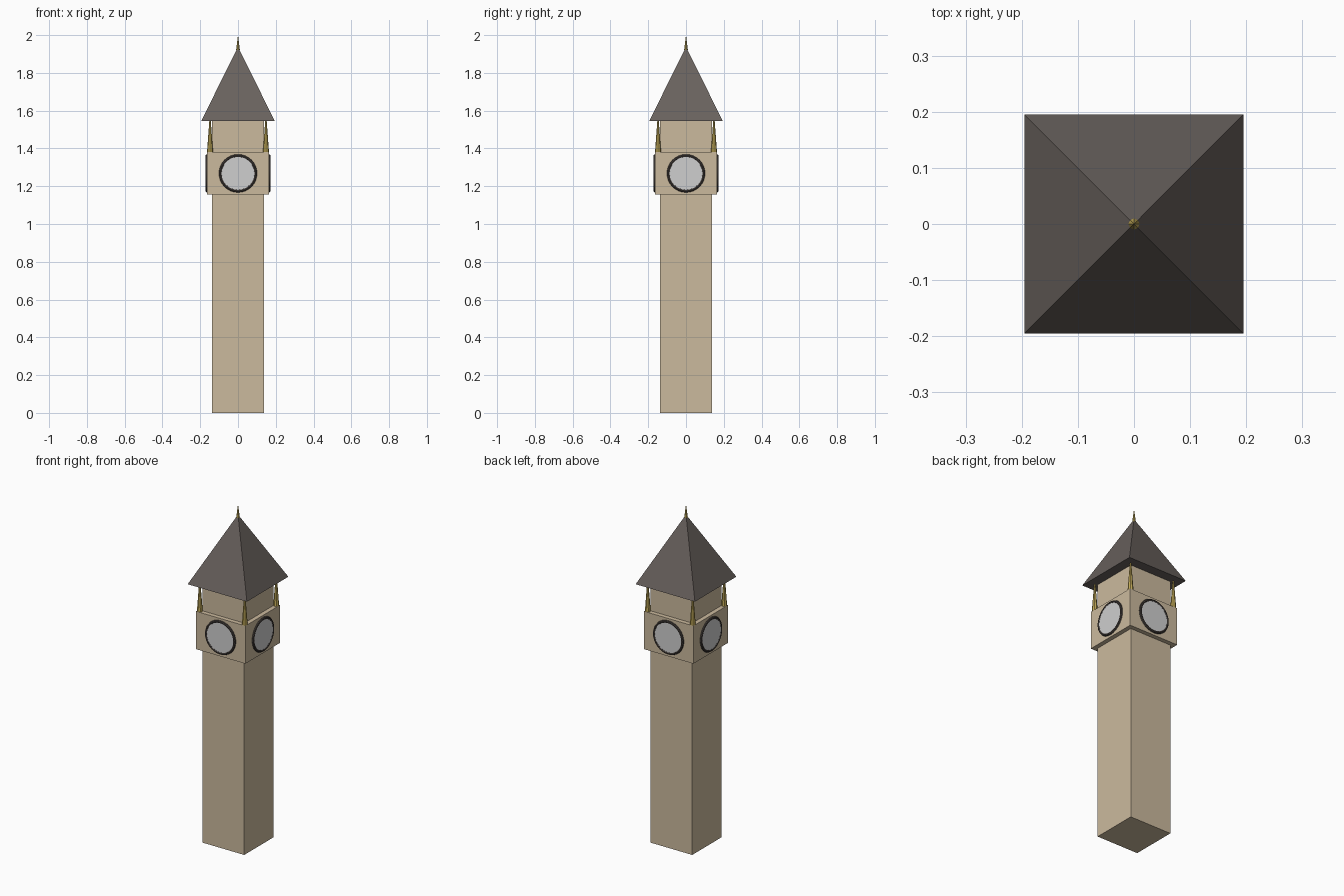
import bpy, math
from mathutils import Matrix, Vector

if "Cube" in bpy.data.objects:
    bpy.data.objects.remove(bpy.data.objects["Cube"])


def material(name, rgb):
    m = bpy.data.materials.new(name)
    m.diffuse_color = (*rgb, 1)
    m.use_nodes = True
    m.node_tree.nodes["Principled BSDF"].inputs["Base Color"].default_value = m.diffuse_color
    return m


STONE = material("sandstone", (0.60, 0.49, 0.34))
SLATE = material("roof slate", (0.14, 0.12, 0.11))
GOLD = material("gold", (0.55, 0.41, 0.10))
DIAL = material("dial white", (0.62, 0.62, 0.62))
RIM = material("dark rim", (0.06, 0.05, 0.045))


def finish(name, mat):
    ob = bpy.context.object
    ob.name = name
    ob.data.materials.append(mat)
    return ob


def block(name, half, z0, z1, mat):
    bpy.ops.mesh.primitive_cube_add(size=1, location=(0, 0, (z0 + z1) / 2))
    ob = finish(name, mat)
    ob.data.transform(Matrix.Diagonal((2 * half, 2 * half, z1 - z0, 1)))


def spike(name, x, y, z0, z1, r0, r1, sides, mat, turn=0):
    bpy.ops.mesh.primitive_cone_add(vertices=sides, radius1=r0, radius2=r1, depth=z1 - z0,
                                    location=(x, y, (z0 + z1) / 2), rotation=(0, 0, turn))
    return finish(name, mat)


# Tower body
block("shaft", 0.137, 0, 1.155, STONE)
block("clock_stage", 0.163, 1.155, 1.38, STONE)
block("belfry", 0.137, 1.38, 1.545, STONE)

# Pyramid roof and finial
spike("roof", 0, 0, 1.545, 1.937, 0.195 * math.sqrt(2), 0, 4, SLATE, math.pi / 4)
spike("finial", 0, 0, 1.92, 2.0, 0.01, 0, 8, GOLD)

# Corner pinnacles
for sx in (-1, 1):
    for sy in (-1, 1):
        spike("pinnacle", sx * 0.148, sy * 0.148, 1.38, 1.56, 0.016, 0.003, 8, GOLD)

# Clock on each side: dial disc and raised ring
for i in range(4):
    turn = Matrix.Rotation(i * math.pi / 2, 4, "Z")
    rot = (turn @ Matrix.Rotation(math.pi / 2, 4, "X")).to_euler()
    bpy.ops.mesh.primitive_cylinder_add(vertices=32, radius=0.094, depth=0.012, rotation=rot,
                                        location=turn @ Vector((0, -0.163, 1.268)))
    finish("clock_dial", DIAL)
    bpy.ops.mesh.primitive_torus_add(major_segments=32, minor_segments=8, major_radius=0.093,
                                     minor_radius=0.008, rotation=rot,
                                     location=turn @ Vector((0, -0.164, 1.268)))
    finish("clock_rim", RIM)
    bpy.ops.object.shade_smooth_by_angle()
